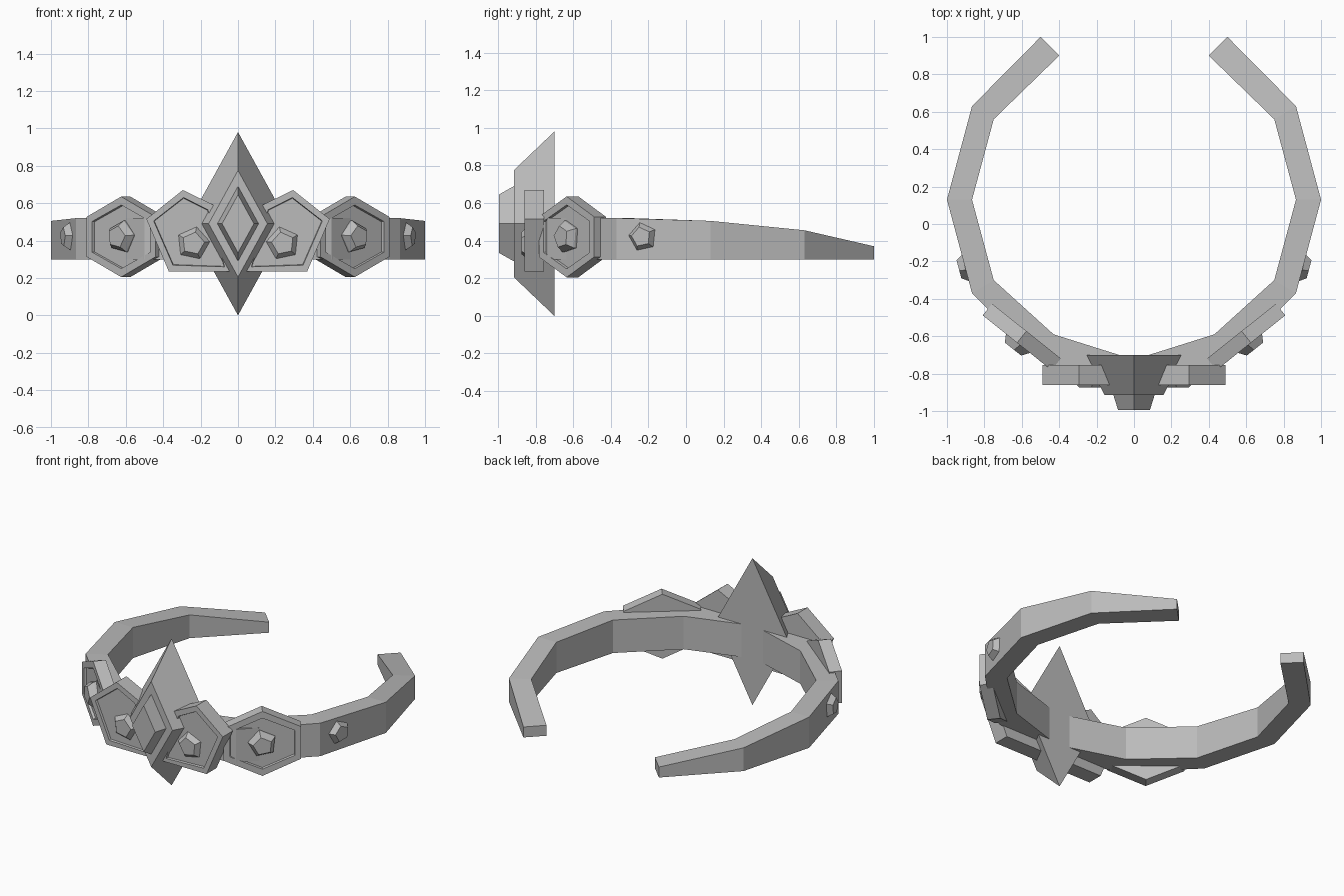
import bpy, bmesh
from math import sin, cos, radians
from mathutils import Vector

cube = bpy.data.objects.get("Cube")
if cube:
    bpy.data.objects.remove(cube)

metal = bpy.data.materials.new("grey_metal")
metal.use_nodes = True
GREY = (0.5, 0.5, 0.5, 1)
metal.diffuse_color = GREY
metal.node_tree.nodes["Principled BSDF"].inputs["Base Color"].default_value = GREY


def loft(name, rings, mirror=True, open_end=False, rim=0):
    """Skin matching rings of points; optionally sink a panel in the last cap."""
    bm = bmesh.new()
    loops = [[bm.verts.new(p) for p in ring] for ring in rings]
    n = len(loops[0])
    for a, b in zip(loops, loops[1:]):
        for i in range(n):
            j = (i + 1) % n
            bm.faces.new((a[i], a[j], b[j], b[i]))
    bm.faces.new(loops[0][::-1])
    if not open_end:
        cap = bm.faces.new(loops[-1])
    bmesh.ops.recalc_face_normals(bm, faces=bm.faces[:])
    if rim:
        bmesh.ops.inset_region(bm, faces=[cap], thickness=rim)
        bmesh.ops.inset_region(bm, faces=[cap], thickness=0.004, depth=-0.015)
    mesh = bpy.data.meshes.new(name)
    bm.to_mesh(mesh)
    bm.free()
    mesh.materials.append(metal)
    obj = bpy.data.objects.new(name, mesh)
    bpy.context.collection.objects.link(obj)
    if mirror:
        mod = obj.modifiers.new("Mirror", 'MIRROR')
        mod.use_axis[0] = True
    return obj


def place(points, origin, turn, depth):
    """Put a flat outline on a plane turned away from the front."""
    c, s = cos(radians(turn)), sin(radians(turn))
    return [Vector(origin) + Vector((u * c + depth * s, u * s - depth * c, v))
            for u, v in points]


def pentagon(r):
    return [(r * cos(radians(30 + 72 * i)), r * sin(radians(30 + 72 * i))) for i in range(5)]


def gem(name, origin, turn, r, height):
    loft(name, [place(pentagon(r), origin, turn, -0.03),
                place(pentagon(r), origin, turn, 0),
                place(pentagon(r * 0.68), origin, turn, height)])


def diamond(w, h, y):
    return [(0, y, 0.49 + h), (w, y, 0.49), (0, y, 0.49 - h), (-w, y, 0.49)]


# Open band, tapering towards the back ends: outer xy, inner xy, top height
stations = [((0.5, 1.0), (0.4, 0.9), 0.37),
            ((0.866, 0.63), (0.75, 0.56), 0.455),
            ((1.0, 0.13), (0.866, 0.13), 0.505),
            ((0.866, -0.37), (0.75, -0.3), 0.52),
            ((0.5, -0.736), (0.43, -0.59), 0.52),
            ((0, -0.87), (0, -0.725), 0.52)]
loft("band", [[(*o, 0.3), (*o, top), (*i, top), (*i, 0.3)] for o, i, top in stations],
     open_end=True)

# Centre spike with its raised stone
loft("centre_spike", [diamond(0.27, 0.49, -0.7), diamond(0.157, 0.285, -0.915)], mirror=False)
loft("centre_stone", [diamond(0.11, 0.2, -0.9), diamond(0.11, 0.2, -0.915),
                      diamond(0.085, 0.155, -0.995)], mirror=False)

# Front five-sided plates
plate = [(0.295, 0.67), (0.49, 0.515), (0.37, 0.235), (0.04, 0.235), (0.13, 0.59)]
loft("front_plate", [place(plate, (0, 0, 0), 0, d) for d in (0.755, 0.86)], rim=0.04)
gem("front_gem", (0.24, -0.845, 0.385), 0, 0.09, 0.03)

# Six-sided plates on the front corners
hexagon = [(0, 0.215), (0.235, 0.107), (0.235, -0.107),
           (0, -0.215), (-0.235, -0.107), (-0.235, 0.107)]
corner = (0.625, -0.635, 0.42)
loft("corner_plate", [place(hexagon, corner, 38.5, d) for d in (-0.08, 0)], rim=0.045)
gem("corner_gem", corner, 38.5, 0.088, 0.04)

# Small gems on the sides of the band
gem("side_gem", (0.903, -0.23, 0.42), 75, 0.078, 0.035)
